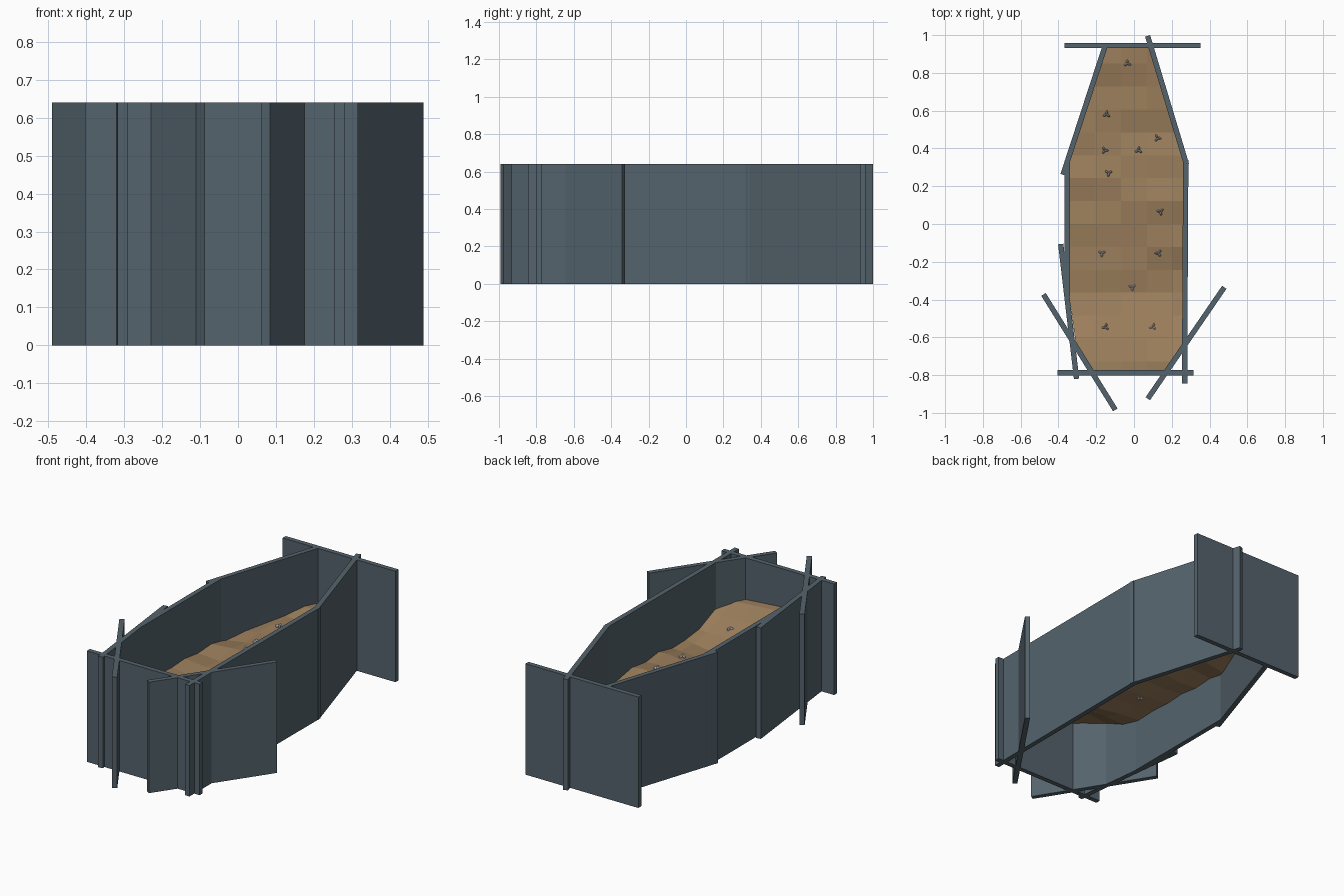
import bpy, bmesh, math, random
from mathutils import Vector, Matrix

if "Cube" in bpy.data.objects:
    bpy.data.objects.remove(bpy.data.objects["Cube"])

random.seed(4)


def material(name, rgb):
    m = bpy.data.materials.new(name)
    m.diffuse_color = (*rgb, 1)
    m.use_nodes = True
    m.node_tree.nodes["Principled BSDF"].inputs["Base Color"].default_value = m.diffuse_color
    return m


SLATE = material("slate_wall", (0.09, 0.125, 0.15))
EARTH = material("brown_earth", (0.33, 0.21, 0.105))
STONE = material("pale_stone", (0.62, 0.62, 0.62))


def finish(bm, name, mat):
    me = bpy.data.meshes.new(name)
    bm.to_mesh(me)
    bm.free()
    me.materials.append(mat)
    ob = bpy.data.objects.new(name, me)
    bpy.context.collection.objects.link(ob)
    return ob


def wall(name, a, b, height=0.64, thick=0.028):
    """Upright slab whose centre line runs from a to b on the ground."""
    a, b = Vector(a), Vector(b)
    d, c = b - a, (a + b) / 2
    mat = (Matrix.Translation((c.x, c.y, height / 2))
           @ Matrix.Rotation(math.atan2(d.y, d.x), 4, 'Z')
           @ Matrix.Diagonal((d.length, thick, height, 1)))
    bm = bmesh.new()
    bmesh.ops.create_cube(bm, size=1, matrix=mat)
    finish(bm, name, SLATE)


# Overlapping wall slabs around the pit
wall("back_wall", (-0.367, 0.945), (0.353, 0.945))
wall("back_right_wall", (0.072, 0.996), (0.278, 0.315))
wall("right_wall_rear", (0.274, 0.34), (0.270, -0.38))
wall("right_wall_front", (0.271, -0.125), (0.268, -0.845))
wall("front_right_wall", (0.478, -0.335), (0.073, -0.925))
wall("front_wall", (-0.404, -0.787), (0.316, -0.787))
wall("front_left_wall", (-0.479, -0.373), (-0.099, -0.984))
wall("left_wall_front", (-0.388, -0.106), (-0.304, -0.82))
wall("left_wall_rear", (-0.353, 0.335), (-0.353, -0.385))
wall("back_left_wall", (-0.152, 0.945), (-0.376, 0.261))

# Height of the uneven earth along the length of the pit
PROFILE = [(-0.9, 0.42), (-0.74, 0.405), (-0.6, 0.375), (-0.46, 0.30), (-0.3, 0.285),
           (-0.1, 0.305), (0.2, 0.31), (0.42, 0.295), (0.65, 0.30), (1.0, 0.34)]


def ground(x, y):
    z = PROFILE[-1][1]
    for (y0, z0), (y1, z1) in zip(PROFILE, PROFILE[1:]):
        if y0 <= y <= y1:
            z = z0 + (z1 - z0) * (y - y0) / (y1 - y0)
            break
    return z + 0.014 * math.sin(9 * x + 5 * y) + 0.008 * math.sin(23 * y - 6 * x)


# Earth sheet, cut to the inner outline of the walls
OUTLINE = [(-0.145, 0.935), (0.09, 0.935), (0.272, 0.33), (0.262, -0.63), (0.165, -0.78),
           (-0.21, -0.78), (-0.31, -0.62), (-0.345, -0.36), (-0.345, 0.32)]
bm = bmesh.new()
bmesh.ops.create_grid(bm, x_segments=7, y_segments=16, size=1,
                      matrix=Matrix.Diagonal((0.48, 0.97, 1, 1)))
for v in bm.verts:
    v.co.z = ground(v.co.x, v.co.y) + random.uniform(-0.007, 0.007)
for (ax, ay), (bx, by) in zip(OUTLINE, OUTLINE[1:] + OUTLINE[:1]):
    bmesh.ops.bisect_plane(bm, geom=bm.verts[:] + bm.edges[:] + bm.faces[:],
                           plane_co=(ax, ay, 0), plane_no=(ay - by, bx - ax, 0),
                           clear_outer=True)
earth = finish(bm, "earth_floor", EARTH)

# Small loose stones, each a cluster of three chips
SPOTS = [(-0.035, 0.85), (-0.145, 0.58), (-0.155, 0.39), (-0.135, 0.27), (0.025, 0.39),
         (0.125, 0.455), (0.14, 0.065), (-0.17, -0.155), (0.13, -0.155),
         (-0.01, -0.335), (-0.15, -0.545), (0.10, -0.545)]
for i, (x, y) in enumerate(SPOTS):
    bm = bmesh.new()
    spin = random.uniform(0, 2 * math.pi)
    for k in range(3):
        m = (Matrix.Translation((x, y, ground(x, y) + 0.006))
             @ Matrix.Rotation(spin + k * 2.1, 4, 'Z')
             @ Matrix.Translation((0.010, 0, 0))
             @ Matrix.Diagonal((0.012, 0.007, 0.011, 1)))
        bmesh.ops.create_icosphere(bm, subdivisions=1, radius=1, matrix=m)
    finish(bm, f"stone_{i + 1}", STONE)
